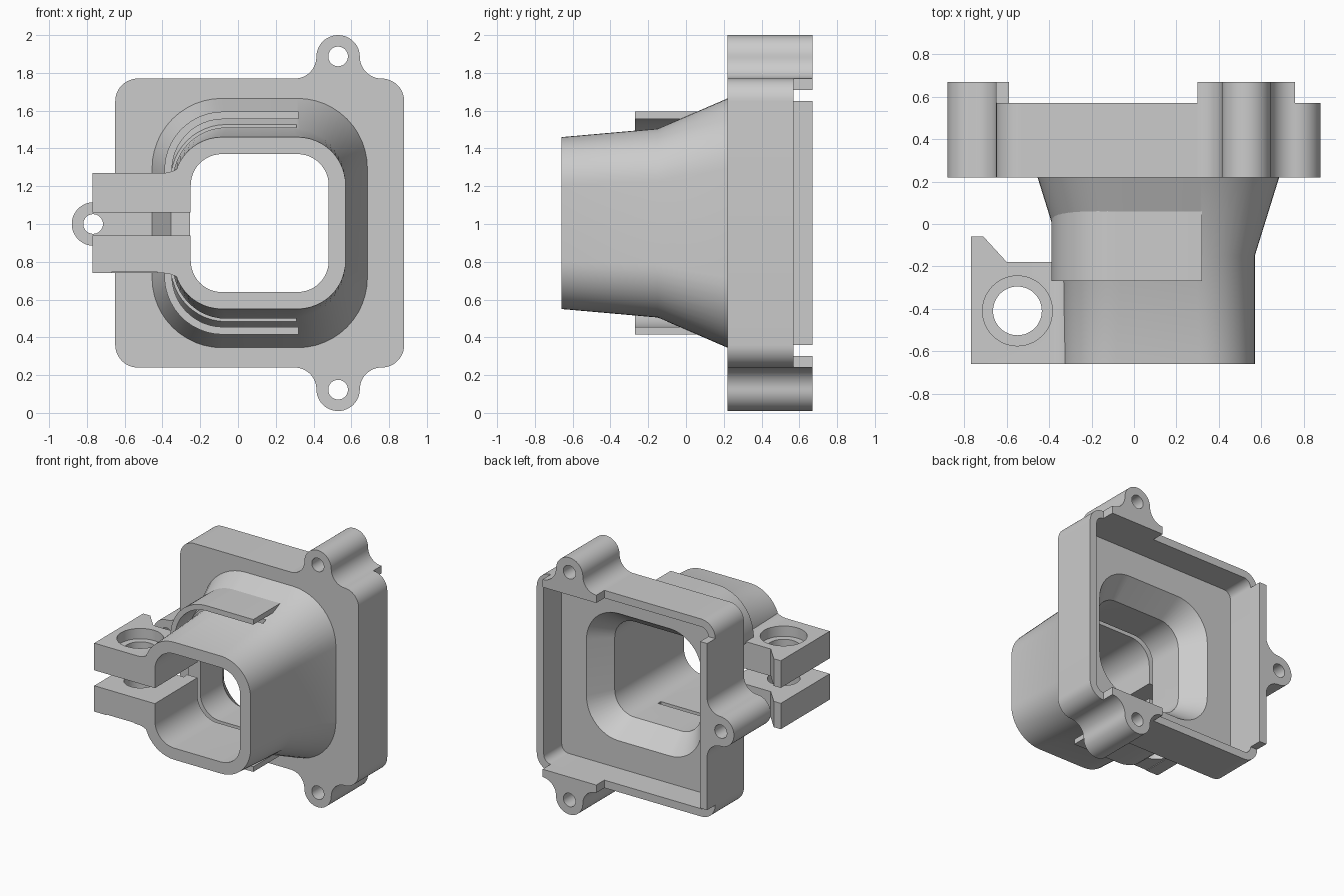
import bpy, bmesh, math
from math import cos, sin, pi, radians

old = bpy.data.objects.get("Cube")
if old:
    bpy.data.objects.remove(old, do_unlink=True)

grey = bpy.data.materials.new("plain_grey")
grey.use_nodes = True
grey.diffuse_color = (0.6, 0.6, 0.6, 1)
grey.node_tree.nodes["Principled BSDF"].inputs["Base Color"].default_value = (0.6, 0.6, 0.6, 1)

CX, CZ = 0.115, 1.005      # axis of the housing
FRONT, PLATE, RIM, BACK = -0.66, 0.22, 0.57, 0.67


def arc(cx, cz, r, a0, a1, n=12):
    """Points of an arc in the x-z plane, angles in degrees."""
    steps = [radians(a0 + (a1 - a0) * i / n) for i in range(n + 1)]
    return [(cx + r * cos(a), cz + r * sin(a)) for a in steps]


def rounded(hx, hz, r, n=12):
    """Rounded rectangle around the housing axis."""
    pts = []
    for k, (sx, sz) in enumerate([(1, 1), (-1, 1), (-1, -1), (1, -1)]):
        pts += arc(CX + sx * (hx - r), CZ + sz * (hz - r), r, 90 * k, 90 * k + 90, n)
    return pts


def loft(name, sections):
    """Solid through (y, outline) sections with equal point counts."""
    bm = bmesh.new()
    rings = [[bm.verts.new((x, y, z)) for x, z in pts] for y, pts in sections]
    for a, b in zip(rings, rings[1:]):
        for i in range(len(a)):
            j = (i + 1) % len(a)
            bm.faces.new((a[i], a[j], b[j], b[i]))
    bm.faces.new(rings[0])
    bm.faces.new(rings[-1])
    bmesh.ops.recalc_face_normals(bm, faces=bm.faces)
    mesh = bpy.data.meshes.new(name)
    bm.to_mesh(mesh)
    bm.free()
    mesh.materials.append(grey)
    ob = bpy.data.objects.new(name, mesh)
    bpy.context.collection.objects.link(ob)
    return ob


def prism(name, pts, y0, y1):
    return loft(name, [(y0, pts), (y1, pts)])


def box(name, x0, x1, y0, y1, z0, z1):
    return prism(name, [(x0, z0), (x1, z0), (x1, z1), (x0, z1)], y0, y1)


def upright(name, pts, z0, z1):
    """Prism of an x-y outline standing along z."""
    ob = prism(name, pts, z0, z1)
    for v in ob.data.vertices:
        v.co = (v.co.x, v.co.z, v.co.y)
    ob.data.flip_normals()
    return ob


def combine(ob, other, op):
    """Boolean that uses up the second object."""
    mod = ob.modifiers.new(op, 'BOOLEAN')
    mod.operation, mod.object, mod.solver = op, other, 'EXACT'
    dg = bpy.context.evaluated_depsgraph_get()
    mesh = bpy.data.meshes.new_from_object(ob.evaluated_get(dg))
    ob.modifiers.clear()
    ob.data = mesh
    bpy.data.objects.remove(other, do_unlink=True)


def mirror_z(pts):
    return [(x, 2 * CZ - z) for x, z in pts]


# Tapered tube and funnel
housing = loft("housing", [(FRONT, rounded(0.455, 0.455, 0.255)),
                           (-0.15, rounded(0.455, 0.5, 0.28)),
                           (PLATE, rounded(0.57, 0.66, 0.37)),
                           (0.3, rounded(0.57, 0.66, 0.37))])

# Clamp ears with the fillet that runs into the tube
jaw = [(-0.77, 1.06), (-0.1, 1.06), (-0.1, 1.45)]
jaw += arc(-0.08, 1.205, 0.255, 100, 135, 5) + arc(-0.40, 1.42, 0.15, -45, -90, 6) + [(-0.77, 1.27)]
tab = [(-0.77, -0.3), (-0.5, -0.3), (-0.5, -0.18), (-0.60, -0.18), (-0.71, -0.06), (-0.77, -0.06)]
for pts, z0, z1 in ((jaw, 1.06, 1.27),
                    ([(x, 0.94 if z == 1.06 else z) for x, z in mirror_z(jaw)], 0.74, 0.94)):
    combine(housing, prism("ear", pts, FRONT, -0.18), 'UNION')
    combine(housing, upright("tab", tab, z0, z1), 'UNION')

# Square flange
combine(housing, prism("flange", rounded(0.765, 0.765, 0.12), PLATE, RIM), 'UNION')

# Bore, rear cavity and slits that free the clamp
combine(housing, prism("cavity", rounded(0.705, 0.705, 0.06), 0.35, 0.8), 'DIFFERENCE')
combine(housing, loft("bore", [(-0.7, rounded(0.365, 0.365, 0.165)),
                               (0.18, rounded(0.37, 0.37, 0.17)),
                               (0.36, rounded(0.5, 0.5, 0.28))]), 'DIFFERENCE')
combine(housing, box("split", -1, -0.15, -0.8, -0.1, 0.94, 1.06), 'DIFFERENCE')
combine(housing, box("flex_slit", -0.5, 0.31, -0.135, -0.1, 0.3, 1.7), 'DIFFERENCE')

# Clamp screw hole, screw head seat and nut pocket
hole = (-0.55, -0.41)
combine(housing, upright("screw_hole", arc(*hole, 0.115, 0, 352.5, 47), 0.6, 1.4), 'DIFFERENCE')
combine(housing, upright("head_seat", arc(*hole, 0.165, 0, 352.5, 47), 1.19, 1.4), 'DIFFERENCE')
combine(housing, box("nut_pocket", -0.67, -0.425, -0.7, -0.28, 0.6, 0.745), 'DIFFERENCE')
housing.name = "housing"


# Screw lugs with flared feet, drawn upright and turned into place
def lug_outline():
    return ([(-0.23, -0.06)] + arc(-0.23, 0.115, 0.115, -90, 0)
            + arc(0, 0.115, 0.115, 180, 0, 24)[1:]
            + arc(0.23, 0.115, 0.115, 180, 270)[1:] + [(0.23, -0.06)])


places = [("top_lug", lambda u, v: (0.53 + u, 1.77 + v)),
          ("bottom_lug", lambda u, v: (0.53 + u, 0.24 - v)),
          ("side_lug", lambda u, v: (-0.65 - v, 1.0 + u))]
lugs = []
for name, place in places:
    lug = prism(name, [place(u, v) for u, v in lug_outline()], PLATE, BACK)
    drill = prism("drill", arc(*place(0, 0.117), 0.052, 0, 352.5, 47), 0, 1)
    combine(lug, drill, 'DIFFERENCE')
    lugs.append(lug)

# Raised rear lip on the side wall
lip = box("rear_lip", -0.65, -0.59, RIM - 0.01, BACK, 0.36, 1.65)

# Thin curved shields over the flex slit
shield = ([(0.32, 1.595)] + arc(-0.08, 1.285, 0.31, 90, 185)
          + arc(-0.08, 1.285, 0.27, 185, 90) + [(0.32, 1.555)])
shields = [prism("upper_shield", shield, -0.27, 0.1),
           prism("lower_shield", mirror_z(shield), -0.27, 0.1)]

# Smooth the curved walls and keep the edges crisp
bpy.ops.object.select_all(action='DESELECT')
for ob in [housing, lip] + lugs + shields:
    ob.select_set(True)
bpy.context.view_layer.objects.active = housing
bpy.ops.object.shade_smooth_by_angle(angle=radians(25))
